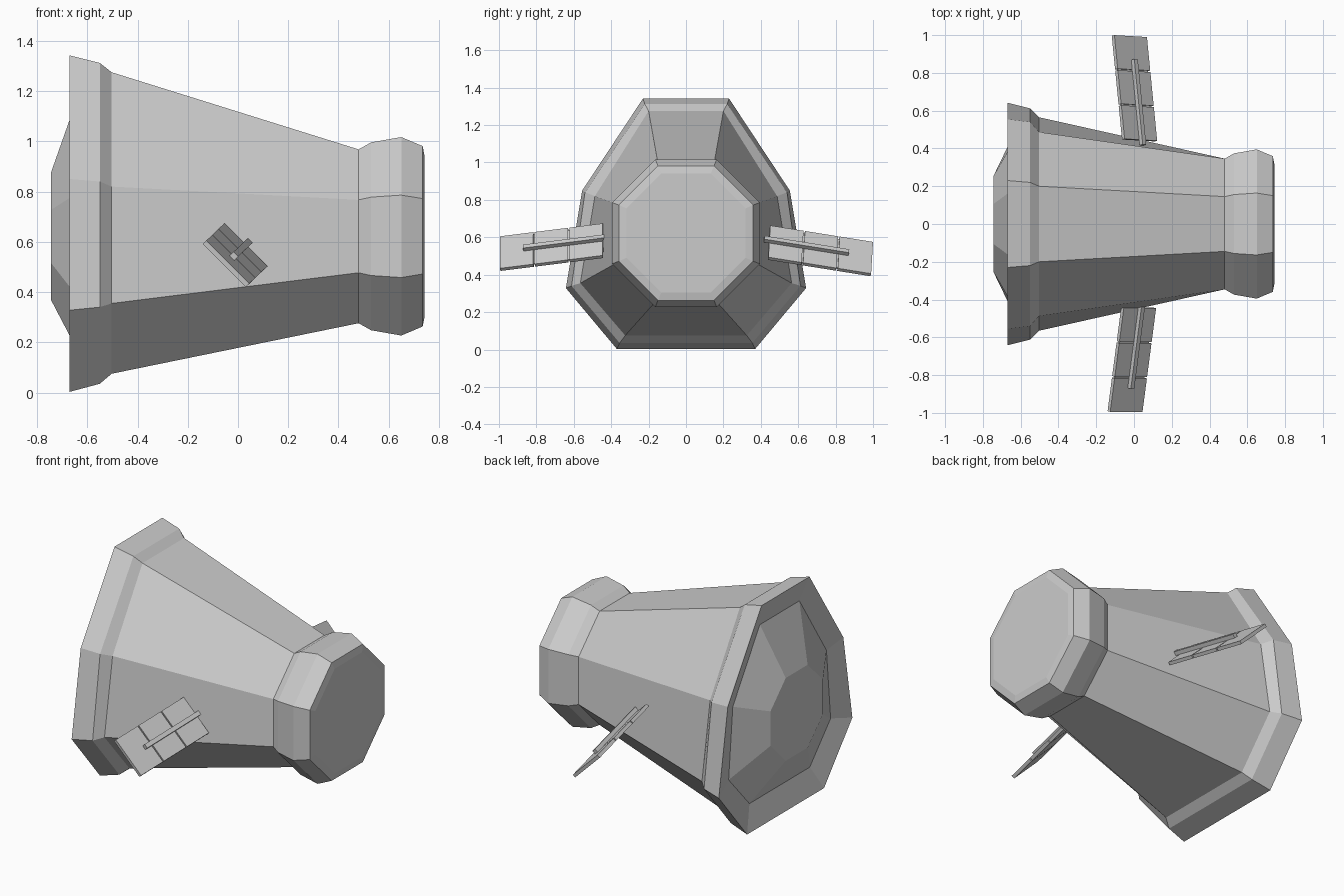
import bpy, bmesh
from mathutils import Vector

if "Cube" in bpy.data.objects:
    bpy.data.objects.remove(bpy.data.objects["Cube"])


def make_object(name, bm):
    bmesh.ops.recalc_face_normals(bm, faces=bm.faces)
    mesh = bpy.data.meshes.new(name)
    bm.to_mesh(mesh)
    bm.free()
    ob = bpy.data.objects.new(name, mesh)
    bpy.context.collection.objects.link(ob)
    return ob


def octagon(r, flat, zc=0.622):
    # right half of a ring, from top to bottom
    return [(flat, zc + r), (r, zc + flat), (r, zc - flat), (flat, zc - r)]


def loft(name, rings):
    bm = bmesh.new()
    loops = []
    for x, half in rings:
        pts = half + [(-y, z) for y, z in reversed(half)]
        loops.append([bm.verts.new((x, y, z)) for y, z in pts])
    for a, b in zip(loops, loops[1:]):
        for i in range(8):
            j = (i + 1) % 8
            bm.faces.new((a[i], a[j], b[j], b[i]))
    bm.faces.new(loops[0])
    bm.faces.new(loops[-1])
    return make_object(name, bm)


# Hull: domed rear cap, recessed rim, tapering body, octagonal collar
loft("hull", [
    (-0.745, octagon(0.252, 0.105)),
    (-0.63, [(0.19, 1.2), (0.45, 0.80), (0.49, 0.37), (0.29, 0.15)]),
    (-0.67, [(0.23, 1.342), (0.555, 0.85), (0.642, 0.328), (0.37, 0.003)]),
    (-0.55, [(0.22, 1.312), (0.54, 0.84), (0.612, 0.34), (0.355, 0.035)]),
    (-0.503, [(0.20, 1.275), (0.487, 0.82), (0.565, 0.355), (0.325, 0.075)]),
    (0.48, octagon(0.346, 0.145)),
    (0.53, octagon(0.374, 0.156)),
    (0.65, octagon(0.395, 0.164)),
    (0.735, octagon(0.359, 0.15)),
    (0.743, octagon(0.318, 0.132)),
])


def box(name, centre, axes, sizes):
    # box spanned by three given directions
    bm = bmesh.new()
    bmesh.ops.create_cube(bm, size=1)
    for v in bm.verts:
        v.co = centre + sum((a * s * c for a, s, c in zip(axes, sizes, v.co)), Vector())
    return make_object(name, bm)


# Side panels: three plates per side on a rod
def side_panel(name, inner, outer):
    inner, outer = Vector(inner), Vector(outer)
    length = (outer - inner).length
    u = (outer - inner).normalized()
    w = Vector((1, 0, -1)).normalized()
    w = (w - u * w.dot(u)).normalized()
    n = u.cross(w)
    if n.z < 0:
        n = -n
    step = length / 3
    for i in range(3):
        box(f"{name}_plate_{i + 1}", inner + u * step * (i + 0.5),
            (u, w, n), (step - 0.008, 0.242, 0.02))
    box(name + "_backing", inner + u * length * 0.5 - n * 0.002,
        (u, w, n), (length - 0.02, 0.22, 0.008))
    box(name + "_rod", inner + u * (length * 0.36) + n * 0.021,
        (u, w, n), (0.46, 0.026, 0.024))


side_panel("front_panel", (0.025, -0.44, 0.582), (-0.048, -0.997, 0.512))
side_panel("back_panel", (0.03, 0.44, 0.572), (-0.025, 0.997, 0.483))
